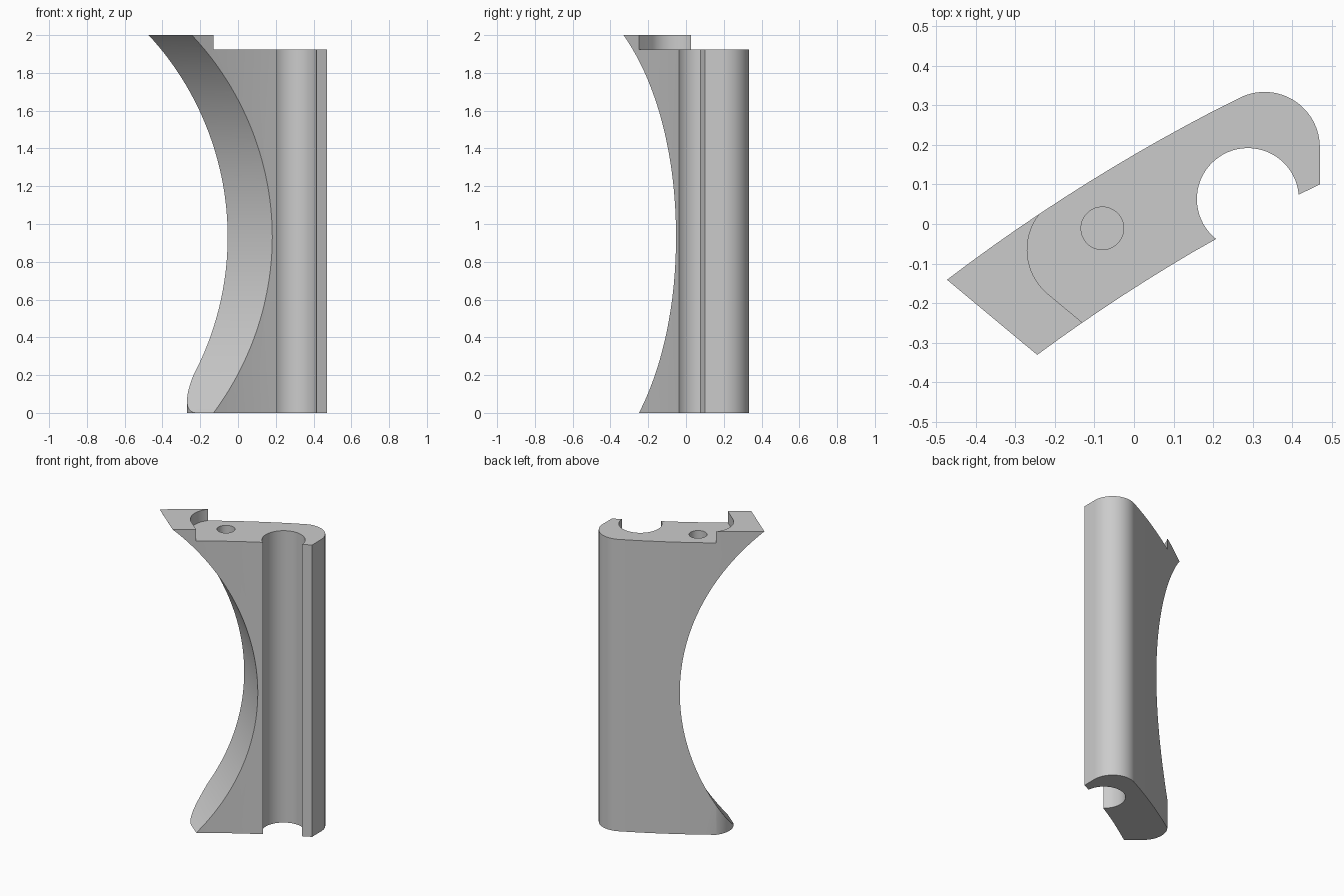
import bpy, bmesh, math
from mathutils import Vector, Matrix

if "Cube" in bpy.data.objects:
    bpy.data.objects.remove(bpy.data.objects["Cube"])

grey = bpy.data.materials.new("plain_grey")
grey.diffuse_color = (0.6, 0.6, 0.6, 1)
grey.use_nodes = True
grey.node_tree.nodes["Principled BSDF"].inputs["Base Color"].default_value = grey.diffuse_color


def arc(cx, cy, r, a0, a1, n):
    """Points on an arc, angles in degrees."""
    angles = [math.radians(a0 + (a1 - a0) * i / n) for i in range(n + 1)]
    return [(cx + r * math.cos(a), cy + r * math.sin(a)) for a in angles]


def bowed(p, q, bulge, n):
    """Inner points of a shallow bow from p to q, bulging to the back left."""
    p, q = Vector(p), Vector(q)
    d = (q - p).normalized()
    side = Vector((-d.y, d.x))
    if side.y < 0:
        side = -side
    return [tuple(p.lerp(q, i / n) + side * bulge * 4 * (i / n) * (1 - i / n))
            for i in range(1, n)]


def prism(name, outline, low, high, matrix=None):
    """Closed prism from a flat outline, extruded along its local z."""
    bm = bmesh.new()
    face = bm.faces.new([bm.verts.new((x, y, low)) for x, y in outline])
    top = bmesh.ops.extrude_face_region(bm, geom=[face])
    verts = [v for v in top["geom"] if isinstance(v, bmesh.types.BMVert)]
    bmesh.ops.translate(bm, verts=verts, vec=(0, 0, high - low))
    bmesh.ops.recalc_face_normals(bm, faces=bm.faces)
    if matrix:
        bm.transform(matrix)
        bmesh.ops.recalc_face_normals(bm, faces=bm.faces)
    mesh = bpy.data.meshes.new(name)
    bm.to_mesh(mesh)
    bm.free()
    mesh.materials.append(grey)
    obj = bpy.data.objects.new(name, mesh)
    bpy.context.collection.objects.link(obj)
    return obj


# Body plan: bowed bar ending in an open round clip
front_left, back_left = (-0.245, -0.331), (-0.473, -0.141)
clip_start, back_right = (0.208, -0.037), (0.26, 0.316)
plan = [front_left] + bowed(front_left, clip_start, 0.008, 8)
plan += arc(0.288, 0.063, 0.129, 231.5, 5, 40)
plan += [(0.47, 0.10)] + arc(0.33, 0.194, 0.14, 0, 120, 24)
plan += bowed(back_right, back_left, 0.02, 12) + [back_left]
body = prism("clip_body", plan, 0, 2)

# Large round scoop through the left side, axis along the slanted end
end_dir = Vector((0.77, -0.637, 0)).normalized()
inward = Vector((-end_dir.y, end_dir.x, 0))
frame = Matrix((inward, Vector((0, 0, 1)), inward.cross(Vector((0, 0, 1))))).transposed().to_4x4()
scoop = prism("scoop_cutter", arc(-1.342, 0.932, 1.417, 0, 358.5, 239), -2, 2, frame)

# Rounded seat line shared by the foot and the raised lip
seat = [(-0.13 + 0.3 * end_dir.x, -0.25 + 0.3 * end_dir.y)]
seat += arc(-0.124, -0.065, 0.146, 230.4, 131, 24) + [(-0.19, 0.3)]
foot = prism("foot_cutter", seat + [(-1, 0.3), (-1, -0.8), (0.1, -0.8)], -0.5, 0.6)
lip = prism("lip_cutter", seat + [(-0.19, 0.9), (1, 0.9), (1, -0.8), (0.1, -0.8)], 1.925, 2.5)

# Blind pin hole in the top
pin = prism("pin_hole_cutter", arc(-0.08, -0.011, 0.054, 0, 350, 35), 1.78, 2.6)

for cutter in (scoop, foot, lip, pin):
    mod = body.modifiers.new(cutter.name, "BOOLEAN")
    mod.operation, mod.solver, mod.object = "DIFFERENCE", "EXACT", cutter
    cutter.hide_render = True

# Bake the cuts, then smooth the curved walls
bpy.context.view_layer.objects.active = body
body.select_set(True)
for mod in list(body.modifiers):
    bpy.ops.object.modifier_apply(modifier=mod.name)
bpy.ops.object.shade_smooth_by_angle(angle=math.radians(30))
for cutter in (scoop, foot, lip, pin):
    bpy.data.objects.remove(cutter, do_unlink=True)
